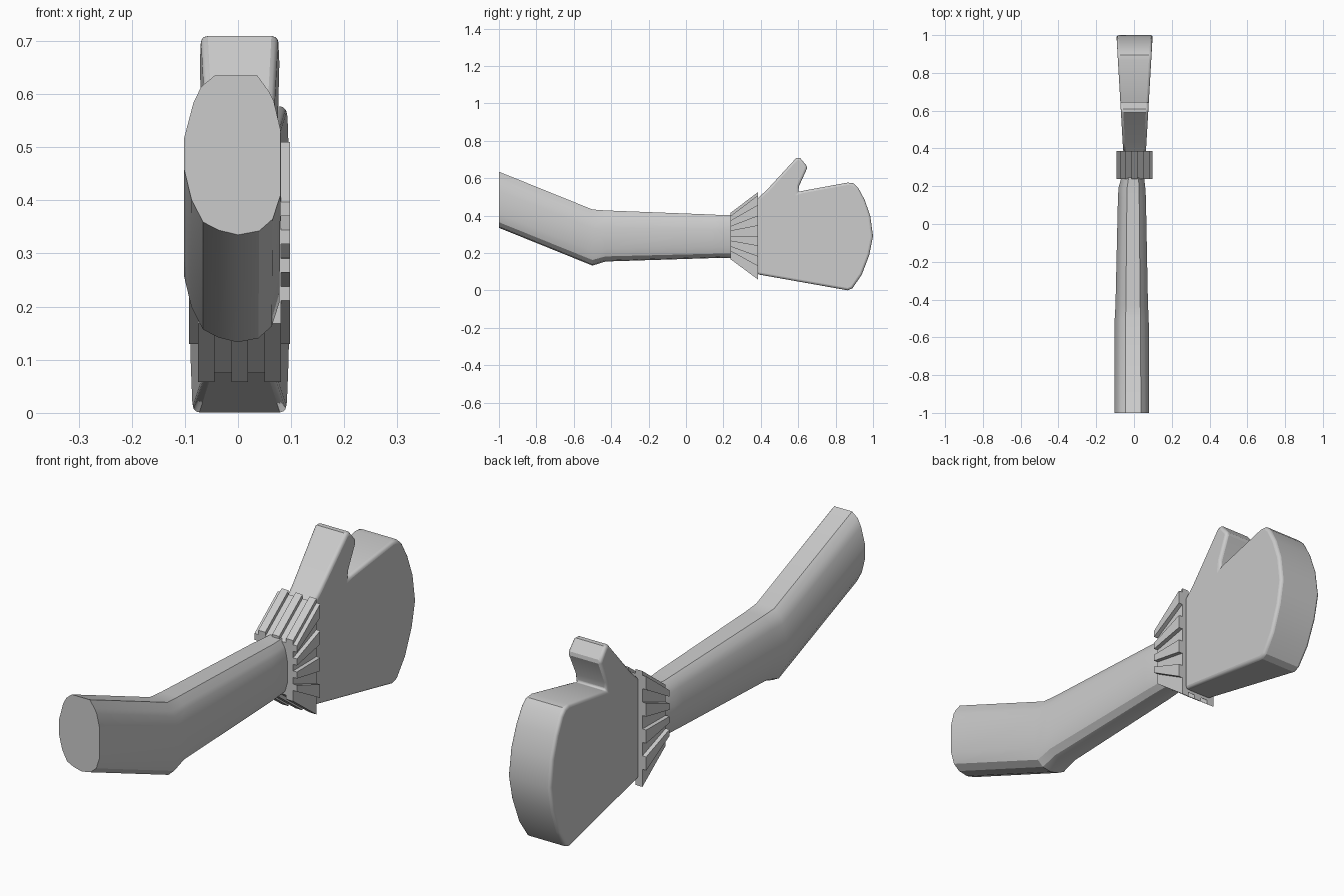
import bpy, bmesh

if "Cube" in bpy.data.objects:
    bpy.data.objects.remove(bpy.data.objects["Cube"])


def make_object(name, bm, smooth=True):
    bmesh.ops.recalc_face_normals(bm, faces=bm.faces)
    me = bpy.data.meshes.new(name)
    bm.to_mesh(me)
    bm.free()
    ob = bpy.data.objects.new(name, me)
    bpy.context.collection.objects.link(ob)
    bpy.ops.object.select_all(action='DESELECT')
    bpy.context.view_layer.objects.active = ob
    ob.select_set(True)
    if smooth:
        bpy.ops.object.shade_smooth_by_angle(angle=0.5)
    return ob


def loft(bm, rings):
    """Skin a list of equal-length rings and cap both ends."""
    loops = [[bm.verts.new(p) for p in r] for r in rings]
    n = len(loops[0])
    for a, b in zip(loops, loops[1:]):
        for i in range(n):
            j = (i + 1) % n
            bm.faces.new((a[i], a[j], b[j], b[i]))
    bm.faces.new(loops[0])
    bm.faces.new(loops[-1])


def lerp(a, b, t):
    return a + (b - a) * t


# Arm: one irregular oval section, normalised to 0..1, swept through the elbow
section = [(.56, 0), (.78, .025), (.92, .1), (1, .25), (1, .66), (.93, .84),
           (.88, .9), (.76, 1), (.32, 1), (.18, .93), (.1, .83), (0, .6),
           (0, .42), (.08, .22), (.2, .08), (.36, .03)]
# y, x min, x max, z min, z max
stations = [(-1, -.102, .08, .335, .635), (-.5, -.102, .078, .133, .433),
            (-.43, -.098, .074, .155, .428), (.14, -.085, .063, .173, .406),
            (.19, -.082, .06, .175, .403), (.26, -.064, .052, .175, .405)]
bm = bmesh.new()
loft(bm, [[(lerp(x0, x1, u), y, lerp(z0, z1, v)) for u, v in section]
          for y, x0, x1, z0, z1 in stations])
make_object("arm", bm)

# Mitten: side outline with the thumb, widening toward the finger end
outline = [(.38, .087), (.865, .001), (.89, .012), (.94, .085), (.98, .19),
           (1, .29), (.985, .40), (.955, .485), (.92, .55), (.895, .573),
           (.865, .577), (.62, .532), (.6, .525), (.605, .56), (.647, .652),
           (.645, .667), (.61, .709), (.59, .709), (.43, .535), (.38, .49)]
bm = bmesh.new()
half = lambda y: .06 + .036 * (y - .38) / .62
loft(bm, [[(.003 + s * half(y), y, z) for y, z in outline] for s in (-1, 1)])
mitten = make_object("mitten", bm)
bev = mitten.modifiers.new("rounded_rim", 'BEVEL')
bev.width = .014
bev.segments = 3
bev.limit_method = 'ANGLE'
bev.angle_limit = 1.1

# Cuff: flared core with raised pleats on all four sides
Y0, Y1, CX, W, T = .237, .386, .003, .078, .017
ENDS = ((Y0, .185, .397), (Y1, .075, .51))
bm = bmesh.new()
loft(bm, [[(CX - W, y, a), (CX + W, y, a), (CX + W, y, b), (CX - W, y, b)]
          for y, a, b in ENDS])
for s in (-1, 1):
    # side pleats
    for i in range(1, 8, 2):
        rings = []
        for y, a, b in ENDS:
            lo, hi = lerp(a, b, i / 8), lerp(a, b, (i + 1) / 8)
            xi, xo = CX + s * (W - .01), CX + s * (W + T)
            rings.append([(xi, y, lo), (xo, y, lo), (xo, y, hi), (xi, y, hi)])
        loft(bm, rings)
    # top and bottom pleats
    for i in (0, 2, 4):
        lo, hi = CX + lerp(-W, W, i / 5), CX + lerp(-W, W, (i + 1) / 5)
        rings = []
        for y, a, b in ENDS:
            z = b if s > 0 else a
            zi, zo = z - s * .01, z + s * T
            rings.append([(lo, y, zi), (hi, y, zi), (hi, y, zo), (lo, y, zo)])
        loft(bm, rings)
make_object("pleated_cuff", bm, smooth=False)
